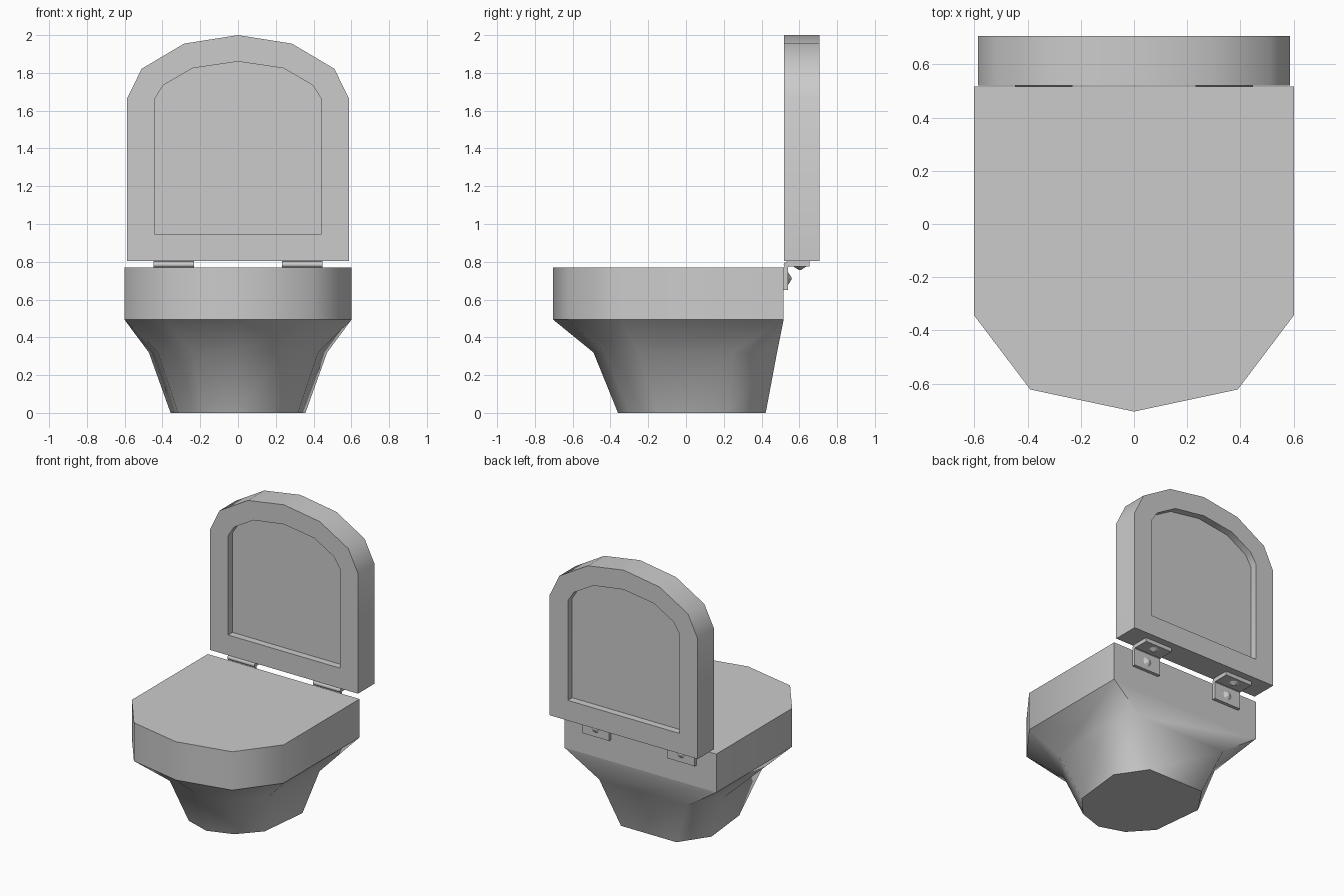
import bpy, bmesh, math
from mathutils import Matrix

cube = bpy.data.objects.get("Cube")
if cube:
    bpy.data.objects.remove(cube, do_unlink=True)

grey = bpy.data.materials.new("plain_grey")
grey.use_nodes = True
grey.diffuse_color = (0.6, 0.6, 0.6, 1)
grey.node_tree.nodes["Principled BSDF"].inputs["Base Color"].default_value = (0.6, 0.6, 0.6, 1)


def finish(name, bm, angle=None):
    """Turn a bmesh into a grey object, smooth below the given angle."""
    bmesh.ops.remove_doubles(bm, verts=bm.verts, dist=0.0005)
    bmesh.ops.recalc_face_normals(bm, faces=bm.faces)
    mesh = bpy.data.meshes.new(name)
    bm.to_mesh(mesh)
    bm.free()
    obj = bpy.data.objects.new(name, mesh)
    bpy.context.collection.objects.link(obj)
    mesh.materials.append(grey)
    if angle:
        bpy.ops.object.select_all(action='DESELECT')
        obj.select_set(True)
        bpy.context.view_layer.objects.active = obj
        bpy.ops.object.shade_smooth_by_angle(angle=math.radians(angle))
    return obj


def mirrored(half):
    """Close a half outline that starts on the centre line."""
    return half + [(-x, v) for x, v in reversed(half[1:])]


def bridge(bm, a, b):
    n = len(a)
    for i in range(n):
        j = (i + 1) % n
        bm.faces.new((a[i], a[j], b[j], b[i]))


def loft(rings, cap=True):
    """Skin a list of rings of 3D points and cap both ends."""
    bm = bmesh.new()
    loops = [[bm.verts.new(p) for p in ring] for ring in rings]
    for a, b in zip(loops, loops[1:]):
        bridge(bm, a, b)
    if cap:
        bm.faces.new(loops[0])
        bm.faces.new(loops[-1])
    return bm


def level(half, z):
    return [(x, y, z) for x, y in mirrored(half)]


def upright(half, y):
    return [(x, y, z) for x, z in mirrored(half)]


# Bowl rim: flat-topped slab with a pointed round front
rim = [(0, -0.705), (0.39, -0.622), (0.602, -0.342), (0.602, 0.517)]
finish("bowl_rim", loft([level(rim, 0.495), level(rim, 0.77)]), 45)

# Pedestal: the rim outline narrows to a many-sided foot
waist = [(0, -0.49), (0.24, -0.43), (0.425, -0.25), (0.472, 0.25), (0.35, 0.482)]
foot = [(0, -0.36), (0.18, -0.30), (0.317, -0.15), (0.357, 0.22), (0.22, 0.422)]
finish("pedestal", loft([level(foot, 0), level(waist, 0.32),
                         level(rim + rim[-1:], 0.495)]), 60)

# Lid: arched slab with a sunken panel on both sides
outer = [(0, 2.0), (0.285, 1.955), (0.51, 1.822), (0.587, 1.665), (0.587, 0.803)]
inner = [(0, 1.86), (0.24, 1.825), (0.395, 1.735), (0.443, 1.66), (0.443, 0.948)]
front, back, sink = 0.52, 0.706, 0.05
finish("lid", loft([upright(inner, front + sink), upright(inner, front),
                    upright(outer, front), upright(outer, back),
                    upright(inner, back), upright(inner, back - sink)]), 40)


def box(name, x, y, z):
    """Box from (low, high) pairs."""
    bm = bmesh.new()
    bmesh.ops.create_cube(bm, size=1)
    for v in bm.verts:
        v.co = [lo + (c + 0.5) * (hi - lo) for c, (lo, hi) in zip(v.co, (x, y, z))]
    return finish(name, bm)


def screw(name, place, turn):
    """Shallow pointed screw head."""
    bm = bmesh.new()
    bmesh.ops.create_cone(bm, cap_ends=True, segments=8, radius1=0.034, radius2=0.006,
                          depth=0.018, matrix=Matrix.Translation(place) @ turn)
    return finish(name, bm)


# Hinges: two leaves, a pin and two screws on each side
for side, s in (("left", 1), ("right", -1)):
    span = sorted((s * 0.232, s * 0.447))
    mid = sum(span) / 2
    box(side + "_hinge_lid_leaf", span, (0.535, 0.655), (0.775, 0.803))
    box(side + "_hinge_bowl_leaf", span, (0.517, 0.54), (0.65, 0.772))
    bm = bmesh.new()
    bmesh.ops.create_cone(bm, cap_ends=True, segments=8, radius1=0.016, radius2=0.016,
                          depth=span[1] - span[0],
                          matrix=Matrix.Translation((mid, 0.533, 0.785))
                          @ Matrix.Rotation(math.pi / 2, 4, 'Y'))
    finish(side + "_hinge_pin", bm, 50)
    screw(side + "_lid_screw", (mid, 0.603, 0.766), Matrix.Rotation(math.pi, 4, 'X'))
    screw(side + "_bowl_screw", (mid, 0.549, 0.711), Matrix.Rotation(-math.pi / 2, 4, 'X'))
